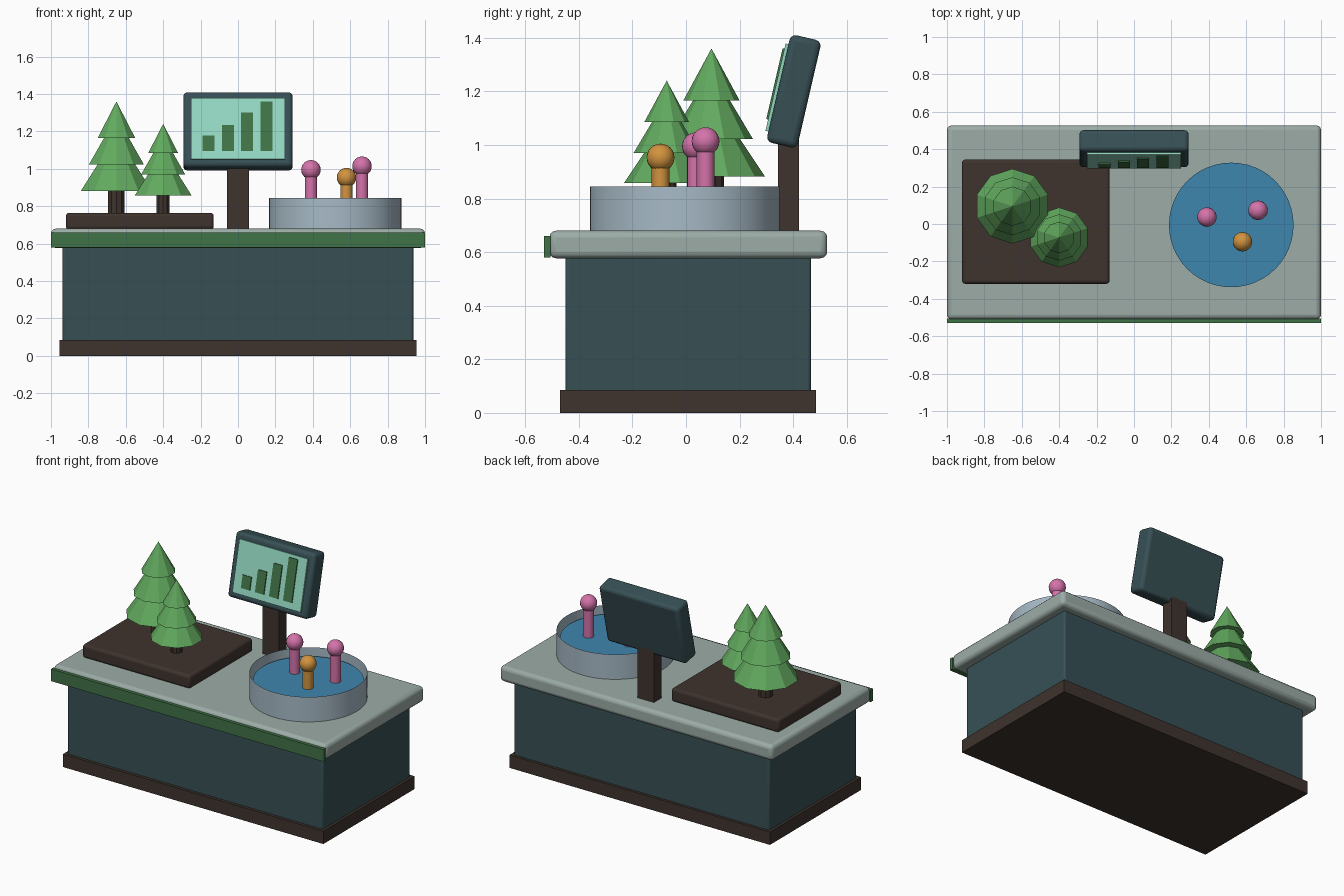
import bpy, math
from mathutils import Matrix, Vector

if "Cube" in bpy.data.objects:
    bpy.data.objects.remove(bpy.data.objects["Cube"])


def mat(name, r, g, b):
    lin = [((c / 255 + 0.055) / 1.055) ** 2.4 for c in (r, g, b)]
    m = bpy.data.materials.new(name)
    m.diffuse_color = (*lin, 1)
    m.use_nodes = True
    m.node_tree.nodes["Principled BSDF"].inputs["Base Color"].default_value = m.diffuse_color
    return m


TEAL = mat("dark teal", 55, 80, 85)
BROWN = mat("dark brown", 62, 51, 45)
STONE = mat("pale grey green", 156, 172, 166)
GREEN = mat("deep green", 64, 114, 70)
LEAF = mat("leaf green", 98, 170, 95)
WATER = mat("water blue", 62, 134, 174)
RIM = mat("blue grey", 167, 186, 198)
SCREEN = mat("mint", 148, 217, 195)
PINK = mat("pink", 212, 115, 170)
ORANGE = mat("orange", 210, 147, 62)


def finish(name, m, smooth):
    o = bpy.context.object
    o.name = name
    o.data.materials.append(m)
    if smooth:
        bpy.ops.object.shade_smooth_by_angle(angle=math.radians(35))
    return o


def box(name, lo, hi, m, bevel=0, frame=None):
    """Box between two corners, optionally bevelled and placed in a tilted frame."""
    lo, hi = Vector(lo), Vector(hi)
    bpy.ops.mesh.primitive_cube_add(size=1)
    o = bpy.context.object
    o.data.transform(Matrix.Translation((lo + hi) / 2) @ Matrix.Diagonal((*(hi - lo), 1)))
    finish(name, m, False)
    if bevel:
        b = o.modifiers.new("rounded edges", 'BEVEL')
        b.width, b.segments = bevel, 3
        bpy.ops.object.shade_smooth_by_angle(angle=math.radians(35))
    if frame:
        o.matrix_world = frame
    return o


def cyl(name, x, y, z0, z1, r, m, sides=24, fill='NGON', smooth=True):
    bpy.ops.mesh.primitive_cylinder_add(vertices=sides, radius=r, depth=z1 - z0,
                                        end_fill_type=fill, location=(x, y, (z0 + z1) / 2))
    return finish(name, m, smooth)


# Stand: plinth, cabinet, counter and front trim
box("plinth", (-0.955, -0.47, 0), (0.955, 0.485, 0.085), BROWN)
box("cabinet", (-0.937, -0.45, 0.04), (0.937, 0.467, 0.60), TEAL, 0.012)
box("counter", (-1, -0.51, 0.577), (1, 0.527, 0.68), STONE, 0.025)
box("front_trim", (-1, -0.53, 0.58), (1, -0.505, 0.66), GREEN)

# Planting bed
box("soil_bed", (-0.92, -0.32, 0.675), (-0.13, 0.345, 0.765), BROWN, 0.018)


# Trees: trunk and three stacked cones (base height, radius, cone height)
def tree(name, x, y, s):
    z = 0.76
    cyl(name + "_trunk", x, y, z - 0.01, z + 0.15 * s, 0.046 * s, BROWN, 10, smooth=False)
    for i, (base, r, h) in enumerate([(0.122, 0.2, 0.30), (0.262, 0.155, 0.26),
                                      (0.406, 0.105, 0.194)]):
        bpy.ops.mesh.primitive_cone_add(vertices=10, radius1=r * s, radius2=0, depth=h * s,
                                        location=(x, y, z + (base + h / 2) * s))
        finish(f"{name}_tier_{i + 1}", LEAF, False)


tree("large_tree", -0.65, 0.095, 1.0)
tree("small_tree", -0.40, -0.072, 0.8)

# Pond: thin open wall around a water disc
cyl("pond_wall", 0.52, -0.005, 0.68, 0.845, 0.354, RIM, 48, 'NOTHING')
cyl("pond_water", 0.52, -0.005, 0.76, 0.795, 0.333, WATER, 48)

# Pegs standing in the pond
for name, x, y, z, m in [("left_peg", 0.39, 0.037, 0.995, PINK),
                         ("right_peg", 0.663, 0.073, 1.014, PINK),
                         ("middle_peg", 0.58, -0.095, 0.953, ORANGE)]:
    cyl(name + "_stem", x, y, 0.77, z, 0.033, m, 16)
    bpy.ops.mesh.primitive_uv_sphere_add(segments=20, ring_count=12, radius=0.052,
                                         location=(x, y, z))
    finish(name + "_head", m, True)
    bpy.ops.object.shade_smooth()

# Display: post, tilted case, screen and bar chart
box("display_post", (-0.06, 0.343, 0.67), (0.06, 0.422, 1.08), BROWN)
tilt = Matrix.Translation((0, 0.4025, 1.2)) @ Matrix.Rotation(math.radians(-13), 4, 'X')
box("display_case", (-0.292, -0.059, -0.206), (0.292, 0.059, 0.206), TEAL, 0.022, tilt)
box("display_screen", (-0.25, -0.07, -0.167), (0.25, -0.05, 0.167), SCREEN, 0, tilt)
for i, top in enumerate([-0.041, 0.018, 0.085, 0.147]):
    x = -0.157 + i * 0.103
    box(f"chart_bar_{i + 1}", (x - 0.032, -0.077, -0.124), (x + 0.032, -0.068, top),
        GREEN, 0, tilt)
